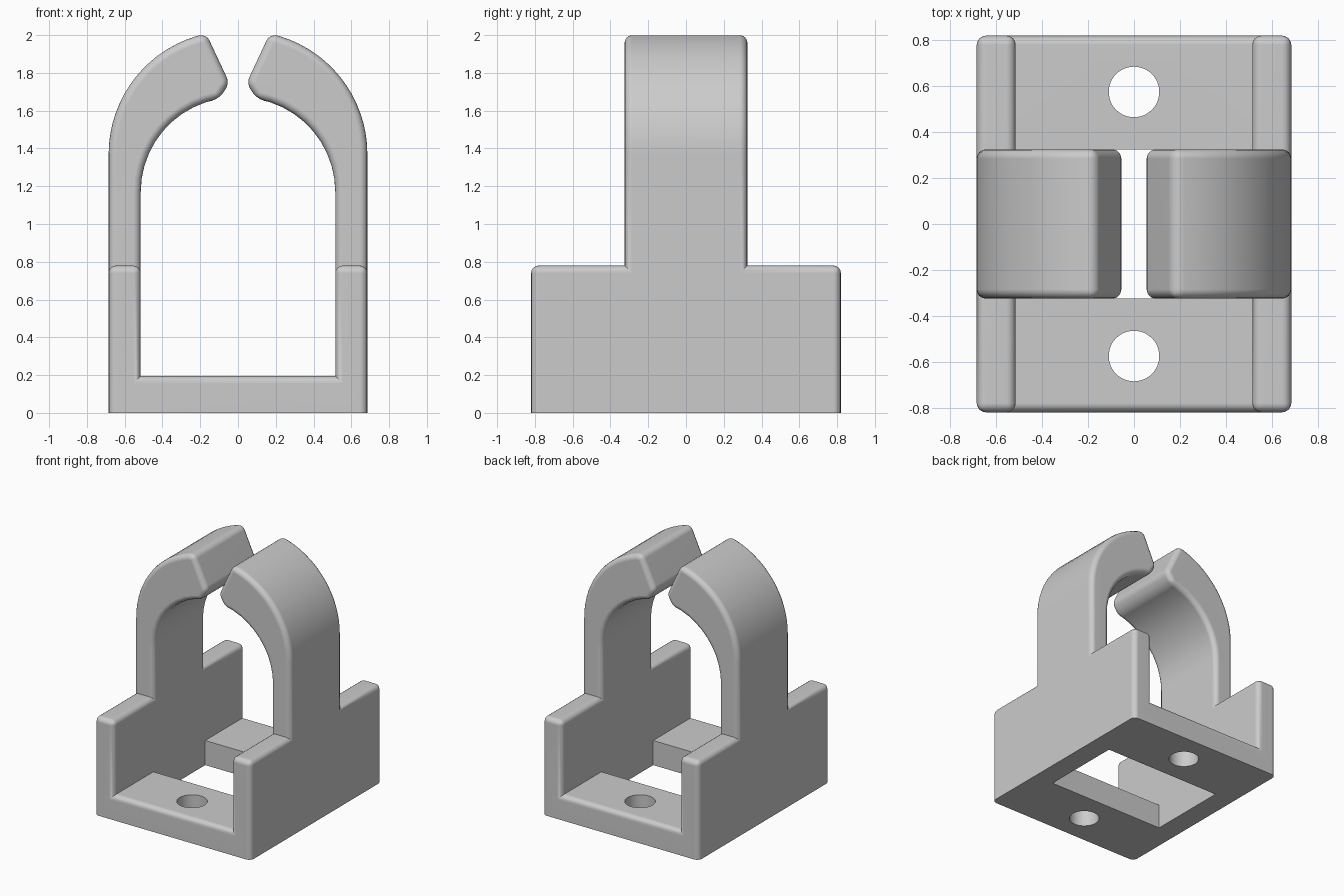
import bpy, bmesh, math

if "Cube" in bpy.data.objects:
    bpy.data.objects.remove(bpy.data.objects["Cube"])

HW, HD, ARM = 0.685, 0.82, 0.325      # half width, half depth, half arm depth
IN, FLOOR, WALL = 0.515, 0.195, 0.78  # inner half width, floor top, wall top


def make_object(name, bm):
    bmesh.ops.recalc_face_normals(bm, faces=bm.faces)
    me = bpy.data.meshes.new(name)
    bm.to_mesh(me)
    bm.free()
    ob = bpy.data.objects.new(name, me)
    bpy.context.collection.objects.link(ob)
    return ob


def arc(cx, cz, r, a0, a1, n):
    return [(cx + r * math.cos(a0 + (a1 - a0) * i / n),
             cz + r * math.sin(a0 + (a1 - a0) * i / n)) for i in range(n + 1)]


def box(name, x, y0, y1, z0, z1):
    bm = bmesh.new()
    bmesh.ops.create_cube(bm, size=1)
    for v in bm.verts:
        v.co.x *= 2 * x
        v.co.y = y0 if v.co.y < 0 else y1
        v.co.z = z0 if v.co.z < 0 else z1
    return make_object(name, bm)


def cylinder(name, y, r):
    bm = bmesh.new()
    bmesh.ops.create_cone(bm, cap_ends=True, segments=48, radius1=r, radius2=r, depth=1)
    bmesh.ops.translate(bm, verts=bm.verts, vec=(0, y, 0))
    return make_object(name, bm)


# Clip outline: floor, walls and two curved arms, extruded along y
tip = (0.045, 1.745)
outer = arc(0.033, 1.37, 0.652, 0, math.acos((0.168 - 0.033) / 0.652), 16)
inner = arc(0.016, 1.17, 0.499, math.acos((0.10 - 0.016) / 0.499), 0, 10)
tips = [outer[-1], tip, inner[0]]
half = [(HW, 0)] + outer + [tip] + inner + [(IN, FLOOR)]
outline = half + [(-x, z) for x, z in reversed(half)]
bm = bmesh.new()
face = bm.faces.new([bm.verts.new((x, -HD, z)) for x, z in outline])
ext = bmesh.ops.extrude_face_region(bm, geom=[face])
bmesh.ops.translate(bm, vec=(0, 2 * HD, 0),
                    verts=[g for g in ext["geom"] if isinstance(g, bmesh.types.BMVert)])
clip = make_object("cable_clip", bm)

# Narrow the arms, open the floor and drill the screw holes
cutters = [box("front_cutter", 1, -1.2, -ARM, WALL, 2.5),
           box("back_cutter", 1, ARM, 1.2, WALL, 2.5),
           box("floor_cutter", IN, -ARM, ARM, -0.2, 0.5),
           cylinder("front_hole_cutter", -0.575, 0.11),
           cylinder("back_hole_cutter", 0.575, 0.11)]
for c in cutters:
    mod = clip.modifiers.new(c.name, 'BOOLEAN')
    mod.operation, mod.solver, mod.object = 'DIFFERENCE', 'EXACT', c
dg = bpy.context.evaluated_depsgraph_get()
bm = bmesh.new()
bm.from_mesh(clip.evaluated_get(dg).to_mesh())
clip.modifiers.clear()
for c in cutters:
    bpy.data.objects.remove(c)
bmesh.ops.remove_doubles(bm, verts=bm.verts, dist=0.0005)
bmesh.ops.dissolve_limit(bm, angle_limit=math.radians(0.5), verts=bm.verts, edges=bm.edges)


# Round the front and back outlines, wall tops and arm tips
def near(a, b):
    return abs(a - b) < 0.002


def rounded(e):
    if len(e.link_faces) != 2 or e.calc_face_angle(0) < 0.3:
        return False
    a, b = (v.co for v in e.verts)
    m = (a + b) / 2
    if near(abs(a.y), HD) and near(abs(b.y), HD) and near(a.y, b.y):
        return m.z > 0.01
    if near(abs(a.y), ARM) and near(a.y, b.y):
        return m.z > WALL + 0.01
    if near(a.x, b.x) and near(a.z, b.z):
        return near(m.z, WALL) or any(near(abs(m.x), x) and near(m.z, z) for x, z in tips)
    return False


bmesh.ops.bevel(bm, geom=[e for e in bm.edges if rounded(e)], offset=0.04,
                offset_type='OFFSET', segments=4, profile=0.5, affect='EDGES',
                clamp_overlap=False)
bm.to_mesh(clip.data)
bm.free()

# Plain grey finish with smooth curves
grey = bpy.data.materials.new("light_grey")
grey.diffuse_color = (0.6, 0.6, 0.6, 1)
grey.use_nodes = True
grey.node_tree.nodes["Principled BSDF"].inputs["Base Color"].default_value = grey.diffuse_color
clip.data.materials.clear()
clip.data.materials.append(grey)
bpy.context.view_layer.objects.active = clip
clip.select_set(True)
bpy.ops.object.shade_smooth_by_angle(angle=math.radians(30))
weighted = clip.modifiers.new("clean_shading", 'WEIGHTED_NORMAL')
weighted.keep_sharp = True
